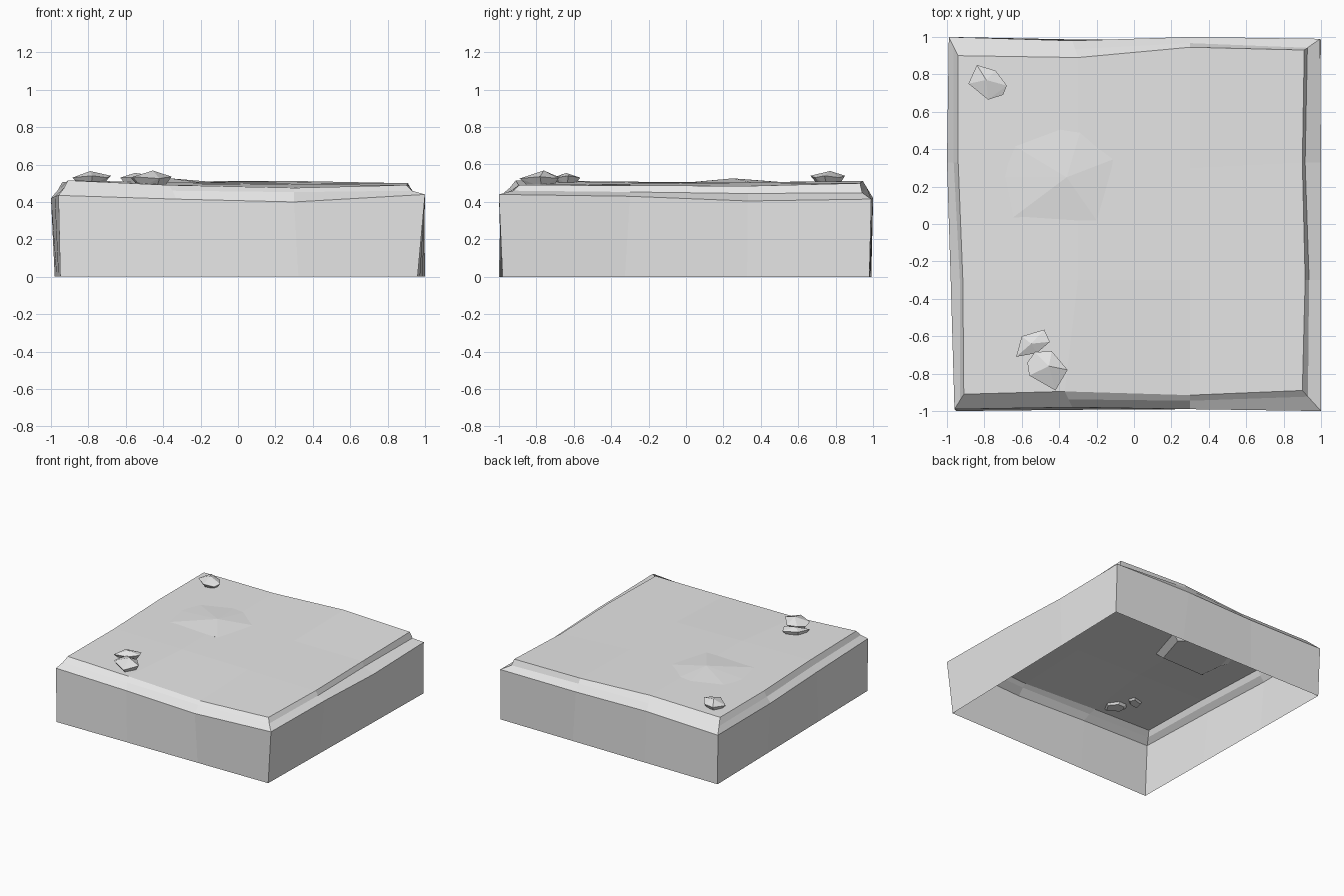
import bpy, bmesh
from mathutils import Vector

if "Cube" in bpy.data.objects:
    bpy.data.objects.remove(bpy.data.objects["Cube"])

grey = bpy.data.materials.new("stone_grey")
grey.use_nodes = True
colour = (0.8, 0.8, 0.8, 1)
grey.diffuse_color = colour
grey.node_tree.nodes["Principled BSDF"].inputs["Base Color"].default_value = colour


def finish(name, bm):
    bmesh.ops.recalc_face_normals(bm, faces=bm.faces)
    mesh = bpy.data.meshes.new(name)
    bm.to_mesh(mesh)
    bm.free()
    mesh.materials.append(grey)
    bpy.context.collection.objects.link(bpy.data.objects.new(name, mesh))


# Ground slab: loops of twelve points, counter-clockwise from the front left corner
CORNERS = (0, 3, 6, 9)
base = [(-.95, -1), (.96, -.98), (1, .98), (-.98, .99)]
wall_top = [(-.96, -.99, .435), (-.33, -.98, .415), (.3, -.99, .40), (1, -1, .44),
            (1, -.3, .43), (1, .33, .405), (.995, .99, .415), (.3, 1, .42),
            (-.33, .98, .42), (-.99, 1, .41), (-1, .33, .42), (-.98, -.3, .43)]
rim = [(-.91, -.91, .515), (-.37, -.895, .49), (.3, -.915, .475), (.9, -.89, .49),
       (.915, -.3, .488), (.9, .33, .485), (.91, .93, .50), (.3, .945, .512),
       (-.3, .89, .51), (-.94, .9, .505), (-.94, .33, .505), (-.915, -.3, .508)]
# How far the ledge below the rim runs inwards, and how far it climbs
ledge = [(.6, .5), (.5, .6), (.6, .7), (.7, .4), (.75, .4), (.85, .5),
         (.8, .4), (.6, .6), (.5, .5), (.5, .5), (.6, .5), (.75, .4)]

bm = bmesh.new()
bottom = []
for side in range(4):
    a, b = Vector(base[side]), Vector(base[(side + 1) % 4])
    for step in range(3):
        bottom.append(a.lerp(b, step / 3).to_3d())
middle = []
for low, high, (run, rise) in zip(wall_top, rim, ledge):
    low, high = Vector(low), Vector(high)
    point = low.lerp(high, run)
    point.z = low.z + (high.z - low.z) * rise
    middle.append(point)
loops = [[bm.verts.new(p) for p in loop] for loop in (bottom, wall_top, middle, rim)]
for lower, upper in zip(loops, loops[1:]):
    for i in range(12):
        j = (i + 1) % 12
        bm.faces.new((lower[i], lower[j], upper[j], upper[i]))

# Uneven top surface: a three by three patch inside the rim
r = loops[-1]
inner = [bm.verts.new(p) for p in ((-.3, -.3, .503), (.3, -.3, .497), (.3, .3, .503), (-.3, .3, .505))]
rows = [r[0:4], [r[11], inner[0], inner[1], r[4]],
        [r[10], inner[3], inner[2], r[5]], [r[9], r[8], r[7], r[6]]]
for y in range(3):
    for x in range(3):
        bm.faces.new((rows[y][x], rows[y][x + 1], rows[y + 1][x + 1], rows[y + 1][x]))
finish("ground_slab", bm)


def stone(name, outline, apex, z_edge, z_low, shrink):
    """Faceted stone: a widest outline, a peak and a smaller buried underside."""
    bm = bmesh.new()
    peak = Vector(apex)
    bm.verts.new(peak)
    for i, (x, y) in enumerate(outline):
        bm.verts.new((x, y, z_edge + (.005 if i % 2 else -.005) * (shrink < .7)))
        bm.verts.new((peak.x + (x - peak.x) * shrink, peak.y + (y - peak.y) * shrink, z_low))
    bmesh.ops.convex_hull(bm, input=bm.verts)
    loose = [v for v in bm.verts if not v.link_faces]
    bmesh.ops.delete(bm, geom=loose, context='VERTS')
    finish(name, bm)


stone("back_stone", [(-.885, .75), (-.84, .85), (-.74, .82), (-.68, .74), (-.7, .69),
                     (-.78, .665)], (-.79, .77, .565), .535, .49, .6)
stone("front_stone", [(-.57, -.74), (-.53, -.685), (-.44, -.68), (-.355, -.78),
                      (-.42, -.89), (-.56, -.81)], (-.455, -.76, .568), .53, .48, .6)
stone("small_front_stone", [(-.63, -.71), (-.6, -.6), (-.48, -.565), (-.45, -.63),
                            (-.52, -.69)], (-.55, -.64, .555), .535, .49, .6)
stone("sunken_stone", [(-.71, .25), (-.66, .43), (-.4, .54), (-.28, .52), (-.1, .35),
                       (-.2, .02), (-.68, .01)], (-.36, .25, .526), .504, .46, .8)
